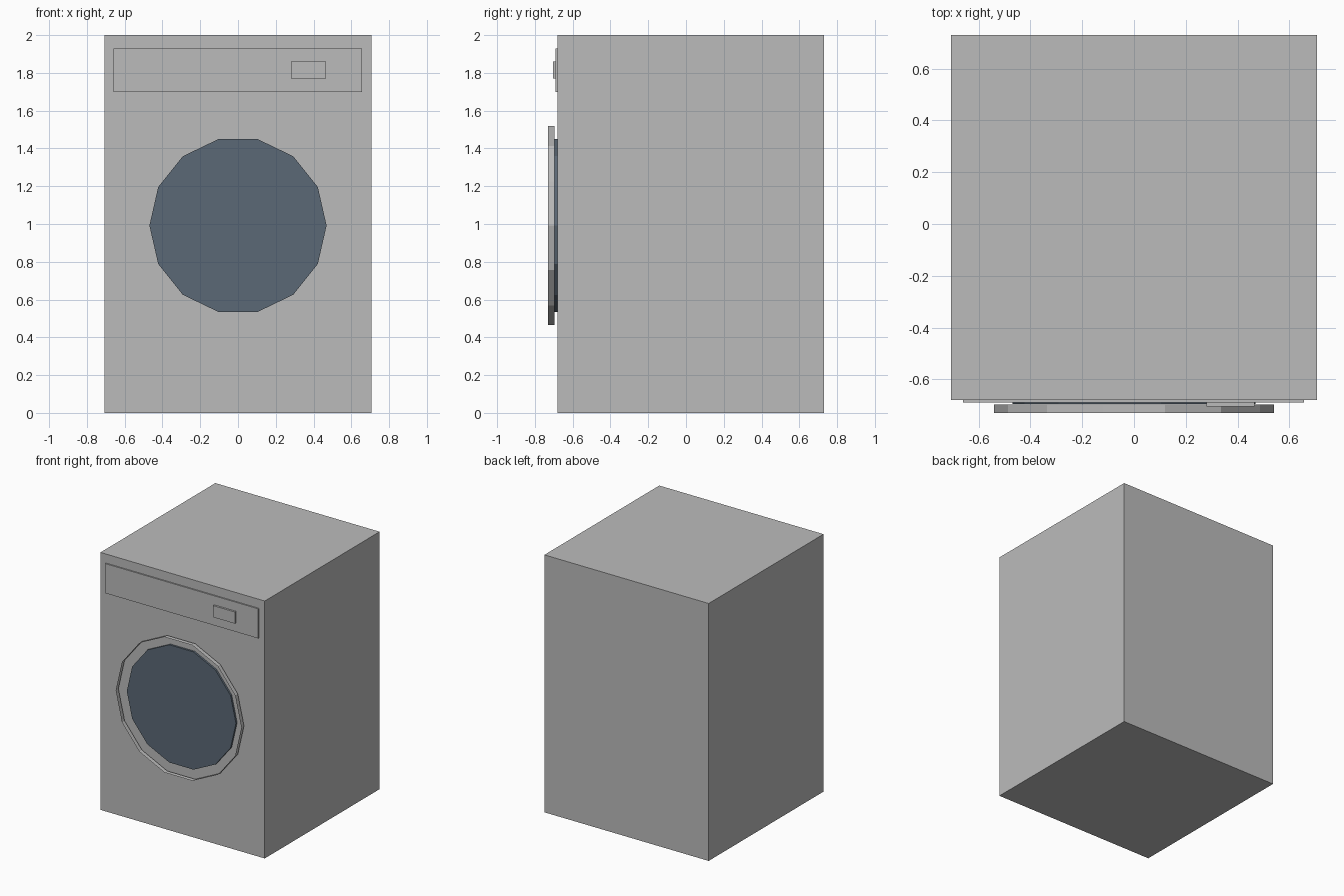
import bpy
import bmesh
import math

old = bpy.data.objects.get("Cube")
if old:
    bpy.data.objects.remove(old, do_unlink=True)


def material(name, rgb):
    m = bpy.data.materials.new(name)
    m.use_nodes = True
    colour = (*rgb, 1.0)
    m.diffuse_color = colour
    m.node_tree.nodes["Principled BSDF"].inputs["Base Color"].default_value = colour
    return m


grey = material("grey enamel", (0.5, 0.5, 0.5))
blue = material("dark blue glass", (0.105, 0.14, 0.18))

FRONT = -0.68      # plane of the cabinet front
DOOR_Z = 0.992     # height of the door centre


def box(name, x, y, z, mat):
    """Box from (min, max) pairs on each axis."""
    bpy.ops.mesh.primitive_cube_add(size=1, location=[sum(p) / 2 for p in (x, y, z)])
    ob = bpy.context.object
    ob.name = name
    ob.scale = [p[1] - p[0] for p in (x, y, z)]
    bpy.ops.object.transform_apply(location=False, rotation=False)
    ob.data.materials.append(mat)
    return ob


def drum(name, radius, y, mat, fill):
    """Fourteen-sided cylinder along y, with a corner on the x axis."""
    bpy.ops.mesh.primitive_cylinder_add(
        vertices=14, radius=radius, depth=y[1] - y[0], end_fill_type=fill,
        location=(0, sum(y) / 2, DOOR_Z), rotation=(math.pi / 2, 0, 0))
    ob = bpy.context.object
    ob.name = name
    # turn the mesh a quarter so that a corner lies on x
    bm = bmesh.new()
    bm.from_mesh(ob.data)
    for v in bm.verts:
        v.co.x, v.co.y = v.co.y, -v.co.x
    bm.to_mesh(ob.data)
    bm.free()
    ob.data.materials.append(mat)
    return ob


# Cabinet
box("cabinet", (-0.706, 0.706), (FRONT, 0.73), (0, 2), grey)

# Control panel and its display
box("control_panel", (-0.66, 0.657), (-0.69, FRONT), (1.70, 1.93), grey)
box("display", (0.28, 0.466), (-0.705, -0.69), (1.77, 1.86), grey)

# Door: glass disc and the thin open rim in front of it
drum("door_glass", 0.469, (-0.695, FRONT), blue, 'NGON')
drum("door_rim", 0.54, (-0.73, -0.697), grey, 'NOTHING')
